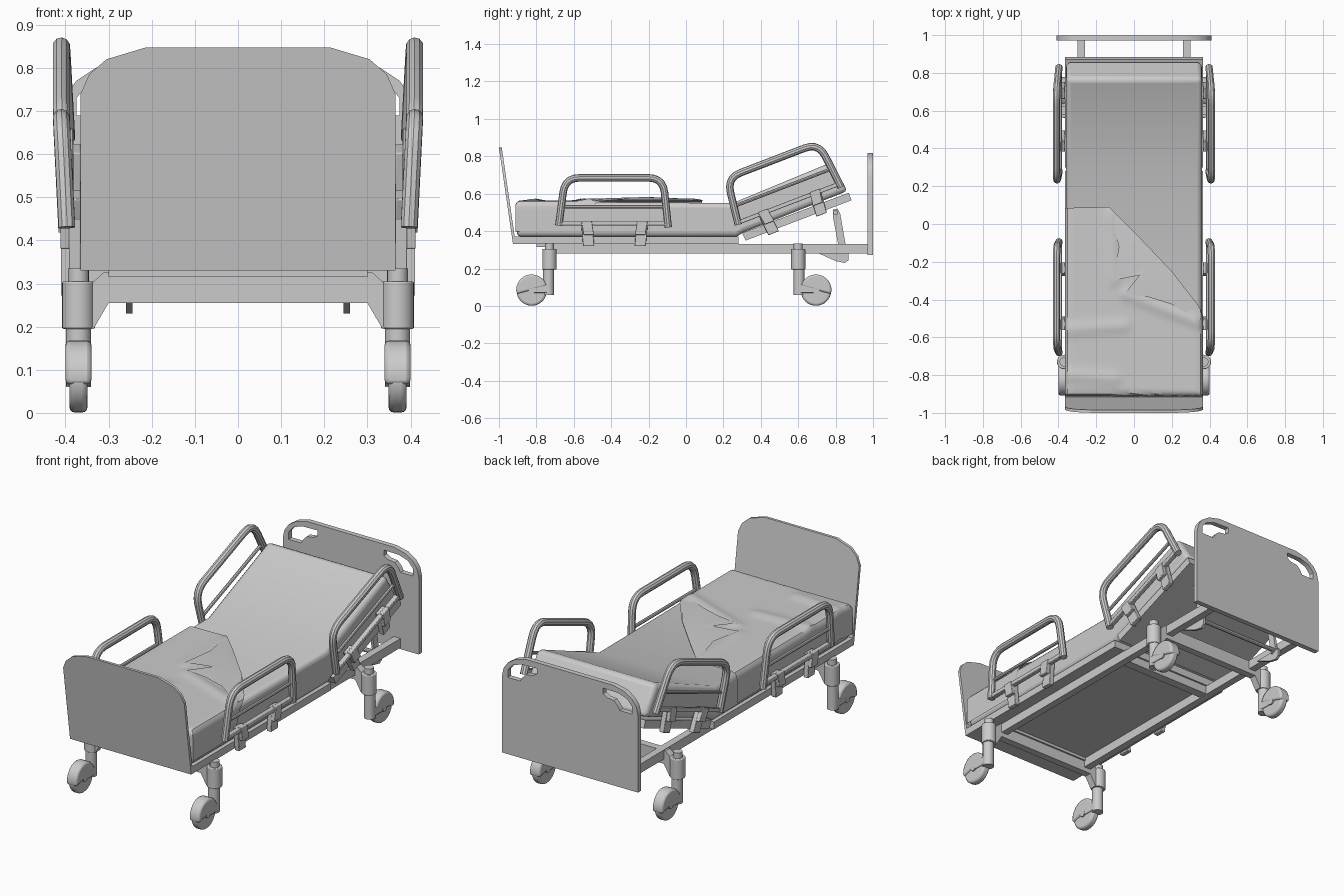
import bpy, bmesh, math
from mathutils import Vector, Matrix

if "Cube" in bpy.data.objects:
    bpy.data.objects.remove(bpy.data.objects["Cube"])


def add(name, bm, bevel=0, seg=2):
    bmesh.ops.recalc_face_normals(bm, faces=bm.faces)
    me = bpy.data.meshes.new(name)
    bm.to_mesh(me)
    bm.free()
    return link(name, me, bevel, seg)


def link(name, me, bevel=0, seg=2):
    ob = bpy.data.objects.new(name, me)
    bpy.context.collection.objects.link(ob)
    if bevel:
        m = ob.modifiers.new("bevel", 'BEVEL')
        m.width, m.segments, m.limit_method = bevel, seg, 'ANGLE'
        m.angle_limit = math.radians(40)
    bpy.ops.object.select_all(action='DESELECT')
    bpy.context.view_layer.objects.active = ob
    ob.select_set(True)
    bpy.ops.object.shade_smooth_by_angle(angle=math.radians(35))
    return ob


def prism(name, pts, axis, lo, hi, bevel=0, seg=2):
    """Extrude a (y,z) profile along x, or an (x,z) profile along y."""
    bm = bmesh.new()
    put = (lambda p, t: (t, *p)) if axis == 'x' else (lambda p, t: (p[0], t, p[1]))
    a = [bm.verts.new(put(p, lo)) for p in pts]
    b = [bm.verts.new(put(p, hi)) for p in pts]
    bm.faces.new(a)
    bm.faces.new(b[::-1])
    for i in range(len(pts)):
        j = (i + 1) % len(pts)
        bm.faces.new((a[i], a[j], b[j], b[i]))
    return add(name, bm, bevel, seg)


def box(name, x, y, z, bevel=0):
    return prism(name, [(y[0], z[0]), (y[1], z[0]), (y[1], z[1]), (y[0], z[1])], 'x', *x, bevel)


def cyl(name, c, r, h, axis='z', n=24, bevel=0, r2=None):
    bm = bmesh.new()
    m = Matrix.Translation(c)
    if axis == 'x':
        m = m @ Matrix.Rotation(math.pi / 2, 4, 'Y')
    bmesh.ops.create_cone(bm, cap_ends=True, segments=n, radius1=r, radius2=r2 or r, depth=h, matrix=m)
    return add(name, bm, bevel, 3)


def curve_mesh(name, cu):
    tmp = bpy.data.objects.new(name, cu)
    bpy.context.collection.objects.link(tmp)
    me = bpy.data.meshes.new_from_object(tmp.evaluated_get(bpy.context.evaluated_depsgraph_get()))
    bpy.data.objects.remove(tmp)
    return link(name, me)


def spline(cu, pts, cyclic=False):
    s = cu.splines.new('POLY')
    s.points.add(len(pts) - 1)
    for q, p in zip(s.points, pts):
        q.co = (*p, 1)
    s.use_cyclic_u = cyclic


def tube(name, pts, r, res=3):
    cu = bpy.data.curves.new(name, 'CURVE')
    cu.dimensions = '3D'
    cu.bevel_depth, cu.bevel_resolution, cu.use_fill_caps = r, res, True
    spline(cu, pts)
    return curve_mesh(name, cu)


def rounded(pts, r=0.08, n=5):
    """Replace inner corners of a path by small arcs."""
    pts = [Vector(p) for p in pts]
    out = [pts[0]]
    for a, b, c in zip(pts, pts[1:], pts[2:]):
        p, q = b + (a - b).normalized() * r, b + (c - b).normalized() * r
        out += [p.lerp(b, t / n).lerp(b.lerp(q, t / n), t / n) for t in range(n + 1)]
    return out + [pts[-1]]


def sym(half):
    return half + [(-x, z) for x, z in reversed(half)]


# Leaning footboard
foot = prism("footboard", sym([(.365, .33), (.365, .74), (.345, .785), (.305, .82), (.215, .847)]),
             'y', -.925, -.91)
for v in foot.data.vertices:
    v.co.y -= .075 * (v.co.z - .33) / .517

# Headboard with a hand hole in each upper corner
cu = bpy.data.curves.new("headboard", 'CURVE')
cu.dimensions, cu.fill_mode, cu.extrude = '2D', 'BOTH', .014
spline(cu, [(x, z, 0) for x, z in sym([(.41, .272), (.41, .69), (.40, .735), (.375, .77), (.33, .80), (.26, .817)])], True)
for s in (1, -1):
    hole = [(.375, .69), (.375, .73), (.345, .765), (.29, .783), (.20, .785), (.20, .755), (.225, .74),
            (.265, .735), (.285, .715), (.30, .69)]
    spline(cu, [(s * x, z, 0) for x, z in hole], True)
head = curve_mesh("headboard", cu)
head.data.transform(Matrix.Translation((0, .985, 0)) @ Matrix.Rotation(math.pi / 2, 4, 'X'))

# Deck, raised back deck and mattress
box("deck", (-.365, .365), (-.92, .28), (.33, .37))
prism("back_deck", [(.32, .35), (.885, .565), (.87, .605), (.30, .39)], 'x', -.365, .365)
prism("mattress", [(-.905, .37), (-.905, .558), (.25, .55), (.77, .765), (.865, .615), (.31, .395), (.27, .37)],
      'x', -.36, .36, .025, 3)

# Base frame
for y in (-.73, .60):
    prism("cross_beam", sym([(.30, .255), (.335, .195), (.37, .195), (.37, .30), (.34, .30), (.31, .327)]),
          'y', y - .02, y + .02)
box("front_plate", (-.30, .30), (-.80, -.70), (.315, .331))
box("middle_beam", (-.28, .28), (.22, .27), (.285, .33))
tube("lift_bar", [(-.26, .80, .50), (.26, .80, .50)], .014)
tube("lower_lift_bar", [(-.26, .835, .29), (.26, .835, .29)], .012)


def caster(x, y, d):
    """Swivelling wheel that trails in direction d along y."""
    cyl("caster_sleeve", (x, y, .25), .038, .11, bevel=.004)
    cyl("caster_peg", (x, y, .32), .024, .03)
    cyl("caster_stem", (x, y + d * .005, .132), .029, .145)
    w = y + d * .095
    cyl("wheel", (x, w, .082), .081, .042, 'x', 32, .012)
    arc = [(w + .083 * math.cos(a), .085 + .083 * math.sin(a))
           for a in [math.radians(k * 12 - d * 15) for k in range(16)]]
    prism("wheel_cover", arc, 'x', x - .03, x + .03, .01)
    box("wheel_fork", (x - .028, x + .028), sorted((y, w)), (.07, .115), .005)
    cyl("axle", (x, w, .082), .018, .058, 'x', 16)


def side_rail(s, cy, cz, ang):
    """Tube guard with bars and clamps, laid out around a centre and tilted."""
    ca, sa = math.cos(ang), math.sin(ang)

    def P(x, u, v):
        return Vector((s * x, cy + u * ca - v * sa, cz + u * sa + v * ca))
    loop = [P(.397, -.295, 0), P(.41, -.262, .255), P(.41, .262, .255), P(.397, .29, -.01)]
    tube("side_rail", rounded(loop), .02)
    tube("rail_middle_bar", [P(.40, -.28, .10), P(.40, .275, .10)], .009, 2)

    def flat(name, x0, x1, prof):
        prism(name, [P(0, u, v)[1:] for u, v in prof], 'x', *sorted((s * x0, s * x1)), .003)
    flat("rail_lower_bar", .382, .408, [(-.285, 0), (.285, 0), (.285, .022), (-.285, .022)])
    for u, lean in ((-.135, -.012), (.14, .012)):
        flat("rail_clamp", .365, .392, [(u - .03, -.11), (u + .03, -.11), (u + .03 + lean, .02), (u - .03 + lean, .02)])
        flat("rail_clamp_face", .39, .412, [(u - .028, -.05), (u + .028, -.05), (u + .028 + lean, .025), (u - .028 + lean, .025)])


for s in (-1, 1):
    box("frame_rail", sorted((s * .26, s * .30)), (-.75, .975), (.28, .33))
    caster(s * .37, -.73, -1)
    caster(s * .37, .60, 1)
    side_rail(s, -.385, .43, 0)
    side_rail(s, .555, .54, math.radians(21))
    prism("lift_arm", [(.785, .515), (.81, .52), (.825, .49), (.86, .29), (.825, .27), (.785, .48)],
          'x', s * .235, s * .25)
    prism("lift_foot", [(.70, .285), (.87, .285), (.87, .245), (.85, .23), (.80, .24)], 'x', s * .245, s * .26)


# Blanket draped over the foot end with a diagonal edge
def fold(d, r=.03):
    """Distance past the rounded edge start -> (outward, drop)."""
    if d < 0:
        return d, 0
    if d < r * math.pi / 2:
        return r * math.sin(d / r), r - r * math.cos(d / r)
    return r, r + d - r * math.pi / 2


EDGE = [(-.6, .08), (-.13, .09), (.0, -.04), (.2, -.25), (.34, -.43), (.38, -.50), (.6, -.58)]
RIDGES = [((-.36, -.56), (-.05, -.54)), ((-.36, -.80), (-.1, -.82)), ((-.05, -.37), (.33, -.52)), ((-.12, .05), (-.1, -.3))]


def edge_y(u):
    for (a, ya), (b, yb) in zip(EDGE, EDGE[1:]):
        if u <= b:
            return ya + (yb - ya) * (u - a) / (b - a)


def wrinkle(x, y):
    h = 0
    for a, b in RIDGES:
        a, b, p = Vector(a), Vector(b), Vector((x, y))
        t = max(0, min(1, (p - a).dot(b - a) / (b - a).length_squared))
        h = max(h, .010 * math.exp(-((p - a - (b - a) * t).length / .03) ** 2))
    return h


bm = bmesh.new()
NU, NV = 56, 48
rows = []
for i in range(NU + 1):
    u = -.52 + 1.04 * i / NU
    row = []
    for j in range(NV + 1):
        v = -1.07 + (edge_y(u) + 1.07) * j / NV
        ox, dx = fold(abs(u) - .336)
        oy, dy = fold(-v - .882)
        x, y = math.copysign(.336 + ox, u), -.882 - oy
        row.append(bm.verts.new((x, y, .564 + wrinkle(x, y) - max(dx, dy))))
    rows.append(row)
for a, b in zip(rows, rows[1:]):
    for k in range(NV):
        bm.faces.new((a[k], b[k], b[k + 1], a[k + 1]))
bmesh.ops.remove_doubles(bm, verts=bm.verts, dist=1e-5)
add("blanket", bm)

# Turned-back corner of the blanket
bm = bmesh.new()
flap = [(-.13, .09, .568), (.0, -.04, .57), (.2, -.25, .57), (.355, -.47, .562), (.355, -.52, .56), (.2, -.425, .576),
        (.07, -.385, .577), (-.05, -.37, .576), (.03, -.27, .578), (-.11, -.30, .576), (-.08, -.12, .58)]
c = bm.verts.new((.08, -.22, .582))
ring = [bm.verts.new(p) for p in flap]
for a, b in zip(ring, ring[1:] + ring[:1]):
    bm.faces.new((c, a, b))
add("blanket_flap", bm)
